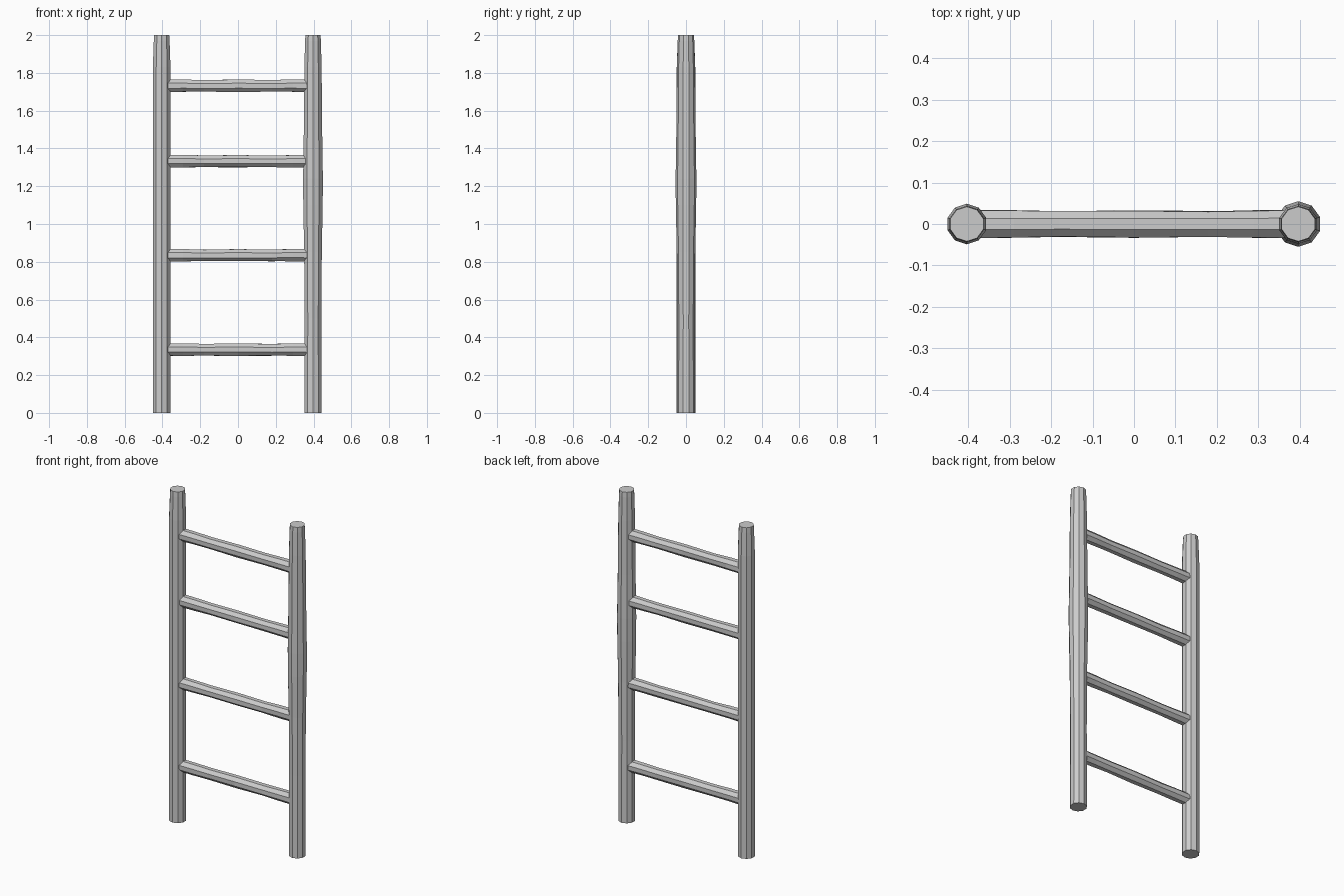
import bpy, bmesh, math, random
from mathutils import Vector

if "Cube" in bpy.data.objects:
    bpy.data.objects.remove(bpy.data.objects["Cube"])

random.seed(4)

def tube(name, stations, sides, to_world, phase=0.0, jitter=0.0):
    """Loft capped rings; stations are (distance, radius, shift_u, shift_v)."""
    bm = bmesh.new()
    rings = []
    for t, r, du, dv in stations:
        ring = []
        for i in range(sides):
            a = phase + 2 * math.pi * i / sides
            rr = r * (1 + random.uniform(-jitter, jitter))
            ring.append(bm.verts.new(to_world(du + rr * math.cos(a), dv + rr * math.sin(a), t)))
        rings.append(ring)
    for lo, hi in zip(rings, rings[1:]):
        for i in range(sides):
            j = (i + 1) % sides
            bm.faces.new((lo[i], lo[j], hi[j], hi[i]))
    bm.faces.new(rings[0])
    bm.faces.new(rings[-1])
    bmesh.ops.recalc_face_normals(bm, faces=bm.faces[:])
    mesh = bpy.data.meshes.new(name)
    bm.to_mesh(mesh)
    bm.free()
    obj = bpy.data.objects.new(name, mesh)
    bpy.context.collection.objects.link(obj)
    return obj

# Upright poles: ten-sided, tapered tops, the right one swollen at mid height
def pole(name, x, profile):
    tube(name, [(z, r, 0, 0) for z, r in profile], 10,
         lambda u, v, t: Vector((x + u, v, t)), phase=math.pi / 2)

pole("left_pole", -0.404, [(0, .049), (1.83, .049), (1.97, .044), (2, .042)])
pole("right_pole", 0.397, [(0, .048), (0.5, .047), (0.85, .049), (1.1, .054), (1.24, .055),
                           (1.5, .051), (1.83, .048), (1.97, .044), (2, .042)])

# Rungs: eight-sided, whittled unevenly, thicker at the middle and the ends
for n, z in enumerate((0.335, 0.835, 1.333, 1.732)):
    stations = [(-.385, .036, 0, 0), (-.29, .035, 0, 0), (-.18, .033, 0, -.001),
                (0, .035, 0, 0), (.18, .033, 0, -.001), (.29, .035, 0, 0), (.38, .036, 0, 0)]
    tube(f"rung_{n + 1}", stations, 8,
         lambda u, v, t, z=z: Vector((t, u, z + v)), phase=math.pi / 8, jitter=0.035)
